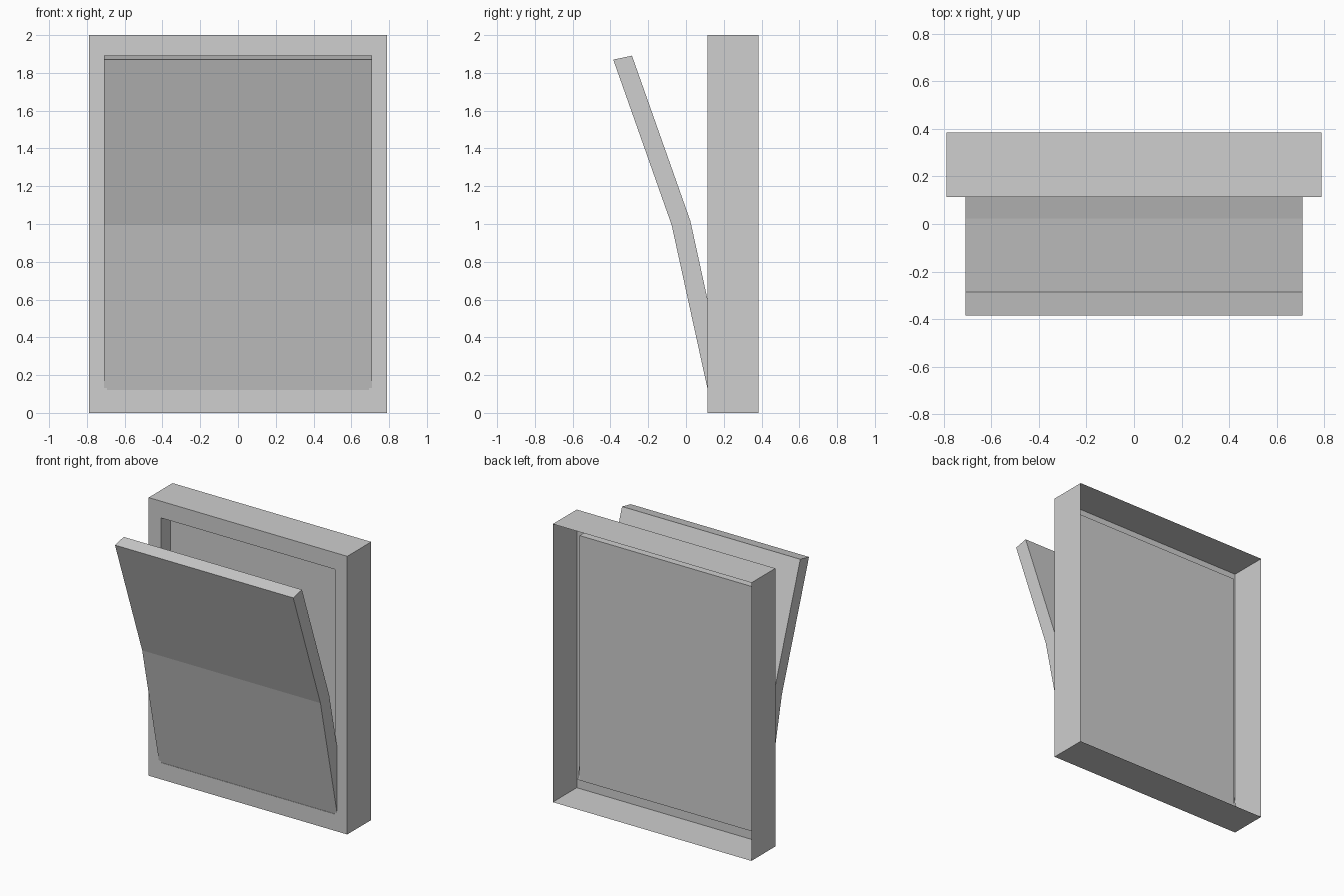
import bpy
import bmesh

cube = bpy.data.objects.get("Cube")
if cube:
    bpy.data.objects.remove(cube, do_unlink=True)

grey = bpy.data.materials.new("light_grey")
grey.use_nodes = True
colour = (0.62, 0.62, 0.62, 1)
grey.diffuse_color = colour
grey.node_tree.nodes["Principled BSDF"].inputs["Base Color"].default_value = colour


def finish(bm, name):
    mesh = bpy.data.meshes.new(name)
    bm.to_mesh(mesh)
    bm.free()
    mesh.materials.append(grey)
    obj = bpy.data.objects.new(name, mesh)
    bpy.context.collection.objects.link(obj)
    return obj


def ring(bm, half_width, bottom, top, y):
    """Rectangle of vertices facing the front."""
    corners = [(-half_width, bottom), (half_width, bottom),
               (half_width, top), (-half_width, top)]
    return [bm.verts.new((x, y, z)) for x, z in corners]


# Wall housing: thin shell open at the back, with a shallow recess in its front
FRONT, BACK, RECESS = 0.113, 0.385, 0.22
bm = bmesh.new()
rings = [ring(bm, 0.79, 0, 2, BACK),
         ring(bm, 0.79, 0, 2, FRONT),
         ring(bm, 0.693, 0.12, 1.88, FRONT),
         ring(bm, 0.693, 0.12, 1.88, RECESS)]
for a, b in zip(rings, rings[1:]):
    for i in range(4):
        j = (i + 1) % 4
        bm.faces.new((a[i], a[j], b[j], b[i]))
bm.faces.new(rings[-1])
finish(bm, "housing")

# Rocker: bent slab profile swept across the width
HALF = 0.709
front_edge = [(0.12, 0.10), (-0.076, 0.995), (-0.385, 1.87)]
back_edge = [(y + 0.099, z + 0.021) for y, z in front_edge]
bm = bmesh.new()
sections = []
for x in (-HALF, HALF):
    sections.append([[bm.verts.new((x, y, z)) for y, z in edge]
                     for edge in (front_edge, back_edge)])
(lf, lb), (rf, rb) = sections
for f, b in ((lf, lb), (rf, rb)):
    for i in range(2):
        bm.faces.new((f[i], f[i + 1], b[i + 1], b[i]))
for a, b in ((lf, rf), (lb, rb)):
    for i in range(2):
        bm.faces.new((a[i], b[i], b[i + 1], a[i + 1]))
for i in (0, 2):
    bm.faces.new((lf[i], rf[i], rb[i], lb[i]))
bmesh.ops.recalc_face_normals(bm, faces=bm.faces)
finish(bm, "rocker")
